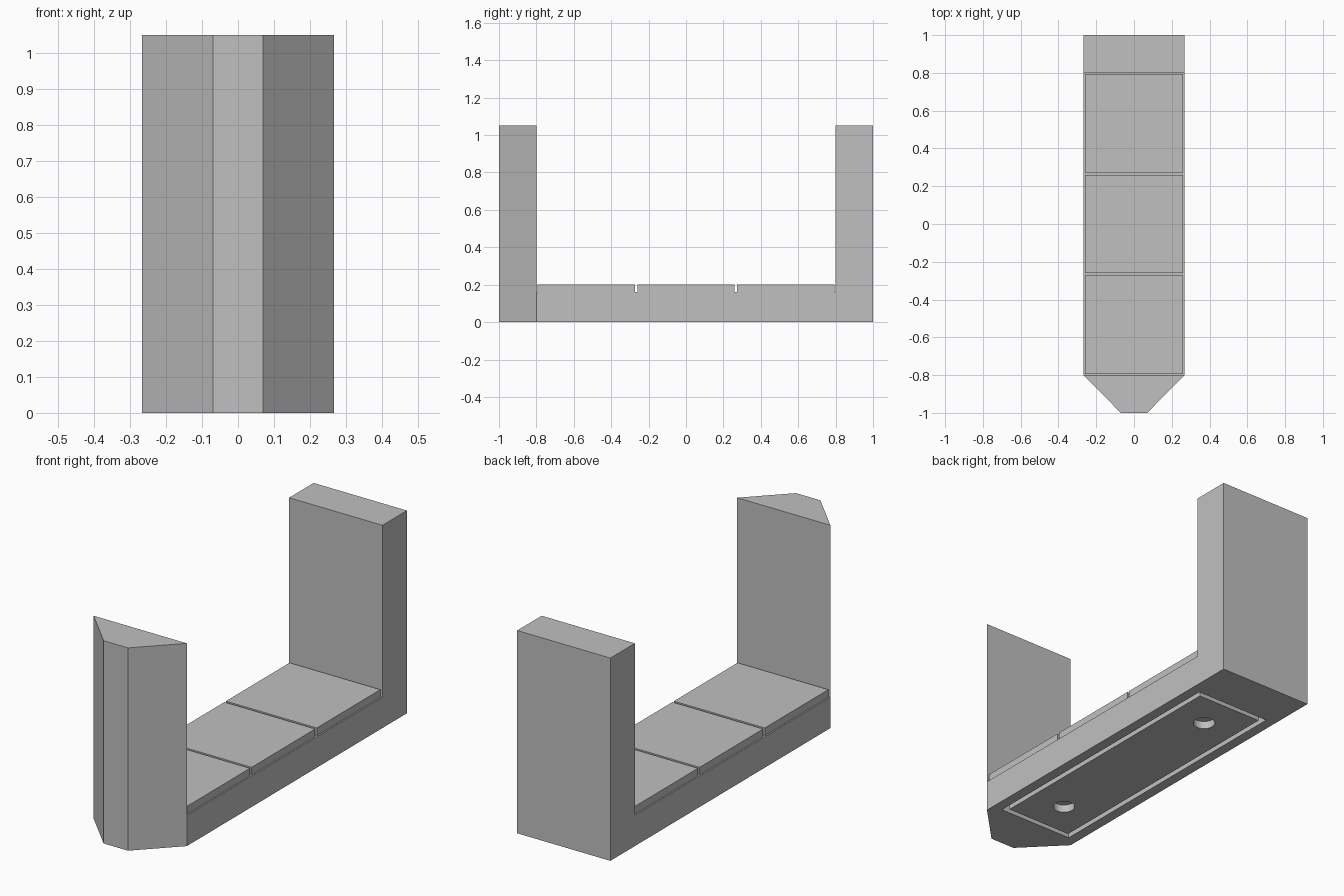
import bpy
import bmesh

cube = bpy.data.objects.get("Cube")
if cube:
    bpy.data.objects.remove(cube, do_unlink=True)

# One plain grey for everything
GREY = (0.527, 0.527, 0.527, 1.0)
grey = bpy.data.materials.new("plain_grey")
grey.use_nodes = True
grey.diffuse_color = GREY
grey.node_tree.nodes["Principled BSDF"].inputs["Base Color"].default_value = GREY

HALF_W = 0.267       # half width of the body
INNER = 0.8          # inner faces of the two uprights
HEIGHT = 1.05
SLAB = 0.16          # floor under the tiles
RECESS = 0.04        # depth of the underside cuts


def prism(name, outline, z0, z1):
    """Extrude a plan outline from z0 up to z1."""
    bm = bmesh.new()
    face = bm.faces.new([bm.verts.new((x, y, z0)) for x, y in outline])
    top = bmesh.ops.extrude_face_region(bm, geom=[face])["geom"]
    verts = [v for v in top if isinstance(v, bmesh.types.BMVert)]
    bmesh.ops.translate(bm, verts=verts, vec=(0, 0, z1 - z0))
    bmesh.ops.recalc_face_normals(bm, faces=bm.faces)
    mesh = bpy.data.meshes.new(name)
    bm.to_mesh(mesh)
    bm.free()
    mesh.materials.append(grey)
    obj = bpy.data.objects.new(name, mesh)
    bpy.context.collection.objects.link(obj)
    return obj


def box(name, hx, hy, z0, z1, y=0.0):
    return prism(name, [(-hx, y - hy), (hx, y - hy), (hx, y + hy), (-hx, y + hy)], z0, z1)


def cut(target, cutter):
    """Subtract the cutter and remove it."""
    mod = target.modifiers.new("cut", "BOOLEAN")
    mod.operation = "DIFFERENCE"
    mod.solver = "EXACT"
    mod.object = cutter
    bpy.context.view_layer.objects.active = target
    bpy.ops.object.modifier_apply(modifier=mod.name)
    bpy.data.objects.remove(cutter, do_unlink=True)


# Body: block with a chamfered nose, hollowed to leave a floor and two uprights
plan = [(-0.07, -1), (0.07, -1), (HALF_W, -INNER), (HALF_W, 1), (-HALF_W, 1), (-HALF_W, -INNER)]
body = prism("body", plan, 0, HEIGHT)
cut(body, box("opening", 0.5, INNER, SLAB, 2))

# Rectangular groove in the underside
groove = box("groove", 0.213, 0.75, -0.1, RECESS)
cut(groove, box("groove_core", 0.187, 0.724, -0.2, 0.2))
cut(body, groove)

# Two round sockets in the underside
for y in (-0.533, 0.533):
    bpy.ops.mesh.primitive_cylinder_add(vertices=48, radius=0.053, depth=2 * RECESS, location=(0, y, 0))
    cut(body, bpy.context.object)

# Three square floor tiles
for name, y in (("front_tile", -0.533), ("middle_tile", 0.0), ("back_tile", 0.533)):
    box(name, 0.26, 0.26, SLAB, 0.2, y)
